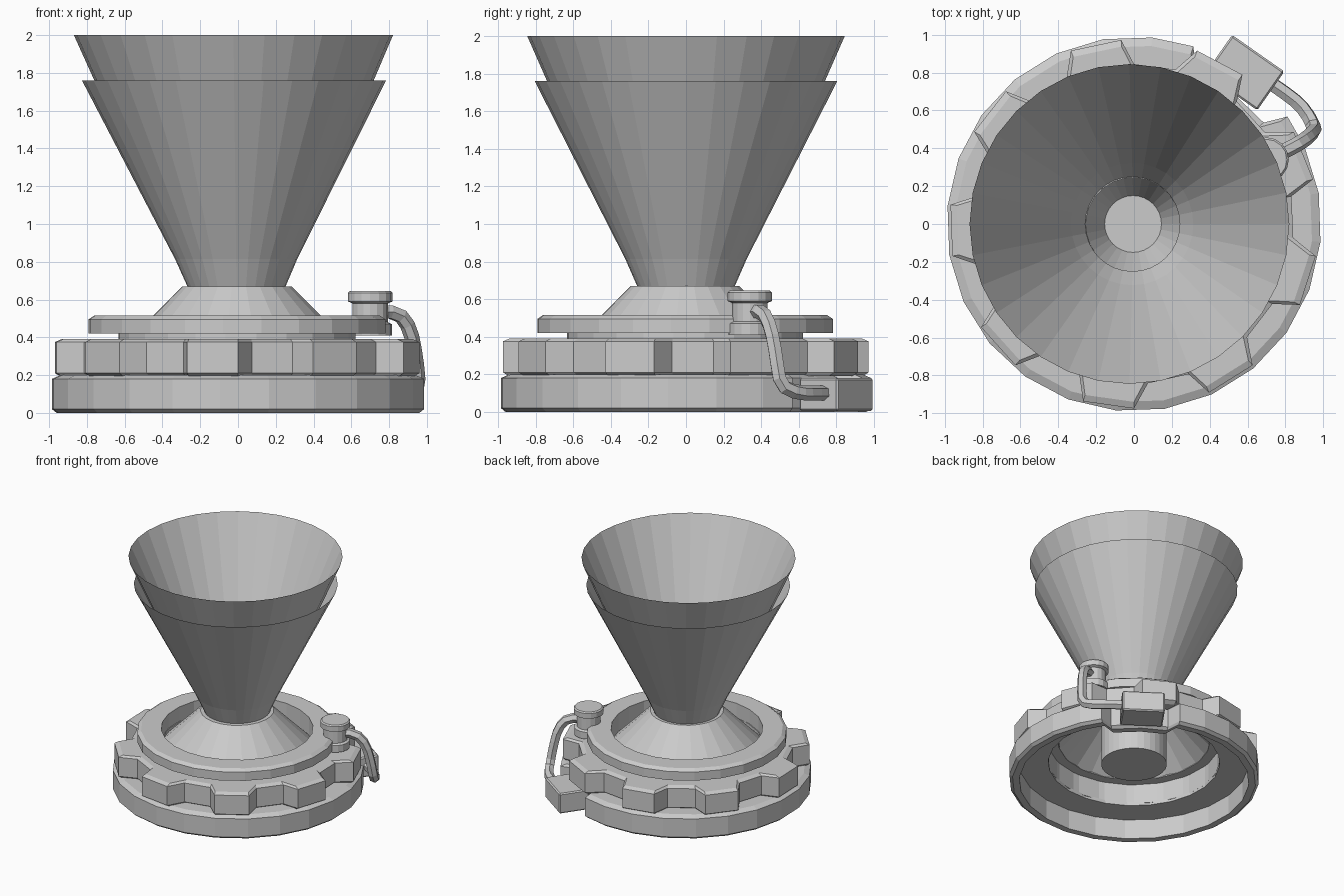
import bpy, bmesh
from math import sin, cos, radians
from mathutils import Matrix

cube = bpy.data.objects.get("Cube")
if cube:
    bpy.data.objects.remove(cube, do_unlink=True)

GREY = (0.6, 0.6, 0.6, 1)
mat = bpy.data.materials.new("plain grey")
mat.use_nodes = True
mat.diffuse_color = GREY
mat.node_tree.nodes["Principled BSDF"].inputs["Base Color"].default_value = GREY


def finish(name, bm, location=(0, 0, 0)):
    bmesh.ops.recalc_face_normals(bm, faces=bm.faces)
    mesh = bpy.data.meshes.new(name)
    bm.to_mesh(mesh)
    bm.free()
    mesh.materials.append(mat)
    ob = bpy.data.objects.new(name, mesh)
    ob.location = location
    bpy.context.collection.objects.link(ob)
    return ob


def even(sides, phase=0):
    return [(phase + 360 * i / sides, 0) for i in range(sides)]


def lathe(name, profile, spokes, location=(0, 0, 0), closed=False, caps="", lean=0):
    """Spin (radius, z, weight) points round z; each spoke is (angle, radius offset)."""
    bm = bmesh.new()
    rings = []
    for r, z, *weight in profile:
        w = weight[0] if weight else 0
        rings.append([bm.verts.new(((r + w * off) * cos(radians(a)) + lean * z,
                                    (r + w * off) * sin(radians(a)), z))
                      for a, off in spokes])
    n = len(spokes)
    pairs = list(zip(rings, rings[1:]))
    if closed:
        pairs.append((rings[-1], rings[0]))
    for low, high in pairs:
        for i in range(n):
            j = (i + 1) % n
            bm.faces.new((low[i], low[j], high[j], high[i]))
    if "first" in caps:
        bm.faces.new(rings[0])
    if "last" in caps:
        bm.faces.new(rings[-1])
    return finish(name, bm, location)


# Base ring, hollow below, stepped in where the hose block sits
base_spokes = [s for s in even(24, 9.5) if not 34 < s[0] < 73]
base_spokes += [(35, 0), (38, -0.12), (54, -0.12), (68, -0.12), (71.5, 0)]
base_spokes.sort()
lathe("base_ring", [(0.68, 0.2), (0.945, 0.2, 1), (0.99, 0.18, 1), (0.99, 0.02, 1),
                    (0.965, 0, 1), (0.91, 0, 1), (0.91, 0.17, 1), (0.68, 0.17)],
      base_spokes, closed=True)

# Grip ring with nine flat lobes
grip_spokes = []
for i in range(9):
    mid = 22 + 40 * i
    grip_spokes += [(mid - 8, 0), (mid + 8, 0), (mid + 13, -0.13), (mid + 28, -0.13)]
lathe("grip_ring", [(0.6, 0.36), (0.68, 0.36), (0.68, 0.19), (0.94, 0.19, 1),
                    (0.975, 0.21, 1), (0.975, 0.375, 1), (0.94, 0.39, 1), (0.6, 0.39)],
      grip_spokes, closed=True)

# Collar dish with the sloped seat in its middle
lathe("collar_dish", [(0.25, 0.67), (0.29, 0.67), (0.6, 0.36), (0.6, 0.515), (0.76, 0.515),
                      (0.79, 0.495), (0.79, 0.42), (0.63, 0.42), (0.63, 0.38)],
      even(24, 9.5), location=(-0.005, -0.005, 0))

# Stem and the two thin nested cones
lathe("stem", [(0.26, 0.155), (0.26, 0.67)], even(32), caps="first")
lathe("outer_cone", [(0.25, 0.67), (0.805, 1.76)], even(32), lean=-0.012)
lathe("inner_cone", [(0.15, 0.42), (0.845, 2)], even(32), caps="first", lean=-0.012)

# Valve on the collar edge
lathe("valve", [(0.115, 0.41), (0.115, 0.47), (0.095, 0.48), (0.095, 0.58), (0.118, 0.59),
                (0.118, 0.635), (0.108, 0.645)],
      even(16), location=(0.7, 0.34, 0), caps="first last")

# Hose block standing on the base step
bm = bmesh.new()
bmesh.ops.create_cube(bm, size=1)
bmesh.ops.transform(bm, verts=bm.verts, matrix=Matrix.Translation((0.585, 0.8, 0.093))
                    @ Matrix.Rotation(radians(-35), 4, "Z")
                    @ Matrix.Diagonal((0.337, 0.25, 0.175, 1)))
bmesh.ops.bevel(bm, geom=bm.edges[:], offset=0.01, segments=1, affect="EDGES")
finish("hose_block", bm)

# Bent hose from valve to block
curve = bpy.data.curves.new("hose", "CURVE")
curve.dimensions = "3D"
curve.bevel_depth = 0.04
curve.bevel_resolution = 1
curve.use_fill_caps = True
path = [(0.72, 0.35, 0.53), (0.83, 0.4, 0.55), (0.91, 0.45, 0.46), (0.94, 0.48, 0.3),
        (0.96, 0.5, 0.13), (0.9, 0.61, 0.1), (0.82, 0.68, 0.1), (0.7, 0.76, 0.1)]
spline = curve.splines.new("NURBS")
spline.points.add(len(path) - 1)
for point, co in zip(spline.points, path):
    point.co = (*co, 1)
spline.order_u = 3
spline.use_endpoint_u = True
spline.resolution_u = 2
spline.use_smooth = False
curve.materials.append(mat)
hose = bpy.data.objects.new("hose", curve)
bpy.context.collection.objects.link(hose)
